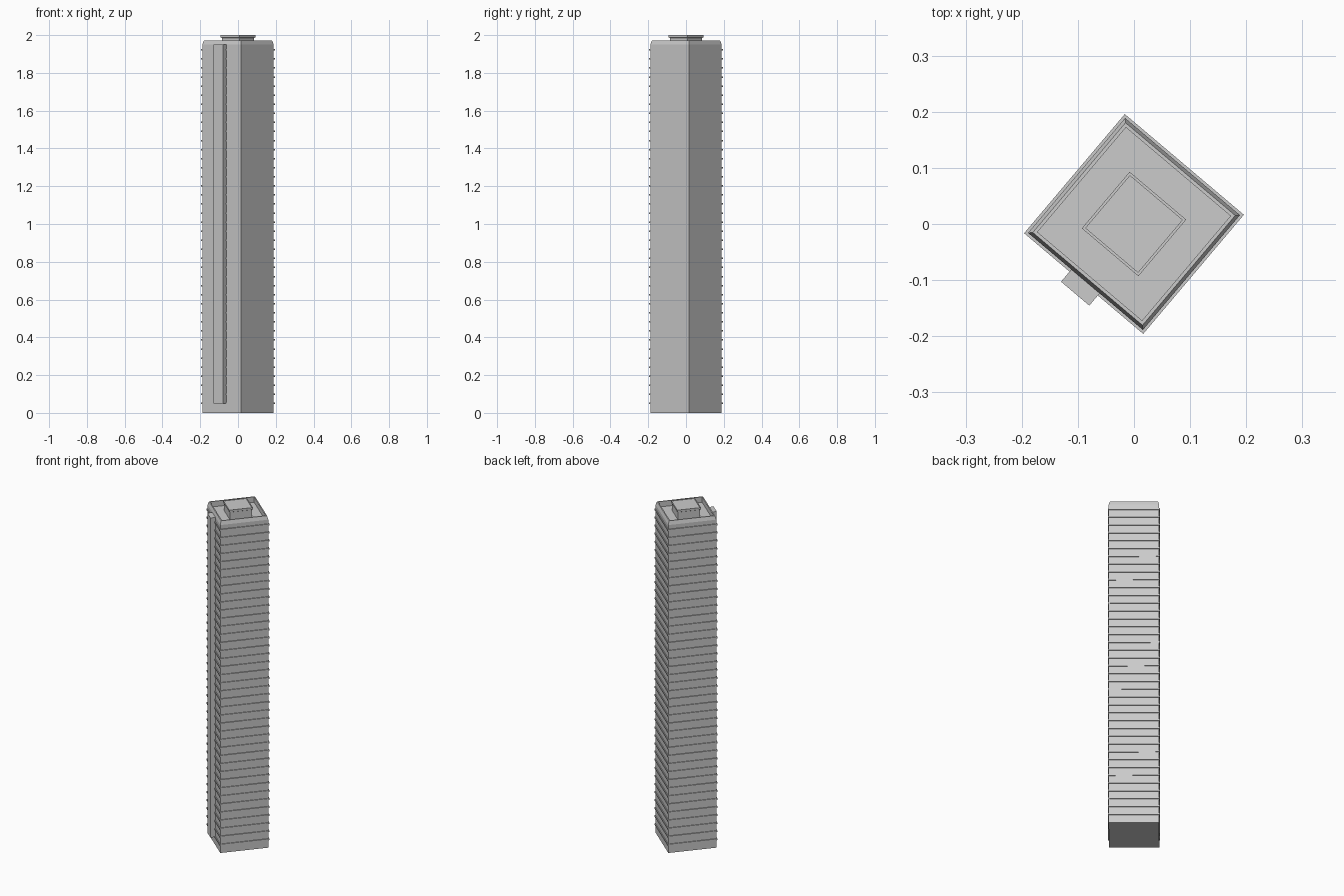
import bpy, bmesh, math

if "Cube" in bpy.data.objects:
    bpy.data.objects.remove(bpy.data.objects["Cube"])

ANGLE = math.radians(-40.2)   # plan rotation of the whole tower


def loft(bm, rings):
    """Square rings (half_side, z) joined into a closed solid."""
    loops = []
    for h, z in rings:
        loops.append([bm.verts.new((sx * h, sy * h, z))
                      for sx, sy in ((-1, -1), (1, -1), (1, 1), (-1, 1))])
    for a, b in zip(loops, loops[1:]):
        for i in range(4):
            j = (i + 1) % 4
            bm.faces.new((a[i], a[j], b[j], b[i]))
    bm.faces.new(loops[0][::-1])
    bm.faces.new(loops[-1])


def finish(name, bm):
    bmesh.ops.recalc_face_normals(bm, faces=bm.faces)
    mesh = bpy.data.meshes.new(name)
    bm.to_mesh(mesh)
    bm.free()
    ob = bpy.data.objects.new(name, mesh)
    ob.rotation_euler.z = ANGLE
    bpy.context.collection.objects.link(ob)
    return ob


# Main shaft with sloped parapet and recessed roof
bm = bmesh.new()
loft(bm, [(0.134, 0), (0.134, 1.95), (0.128, 1.972), (0.122, 1.972), (0.122, 1.94)])
finish("tower_body", bm)

# Thin ledge at every floor
bm = bmesh.new()
for i in range(40):
    z = 0.05 + i * 0.048
    loft(bm, [(0.139, z - 0.004), (0.139, z + 0.004)])
finish("floor_ledges", bm)

# Rooftop plant room with overhanging rimmed cap
bm = bmesh.new()
loft(bm, [(0.061, 1.94), (0.061, 1.985), (0.066, 1.988), (0.066, 2.0),
          (0.061, 2.0), (0.061, 1.997)])
finish("roof_plant_room", bm)

# Lift shaft on the front-left face, raised off the ground
bm = bmesh.new()
bmesh.ops.create_cube(bm, size=1)
for v in bm.verts:
    v.co.x *= 0.066
    v.co.y = -0.146 + v.co.y * 0.033
    v.co.z = 1.0 + v.co.z * 1.9
finish("lift_shaft", bm)
